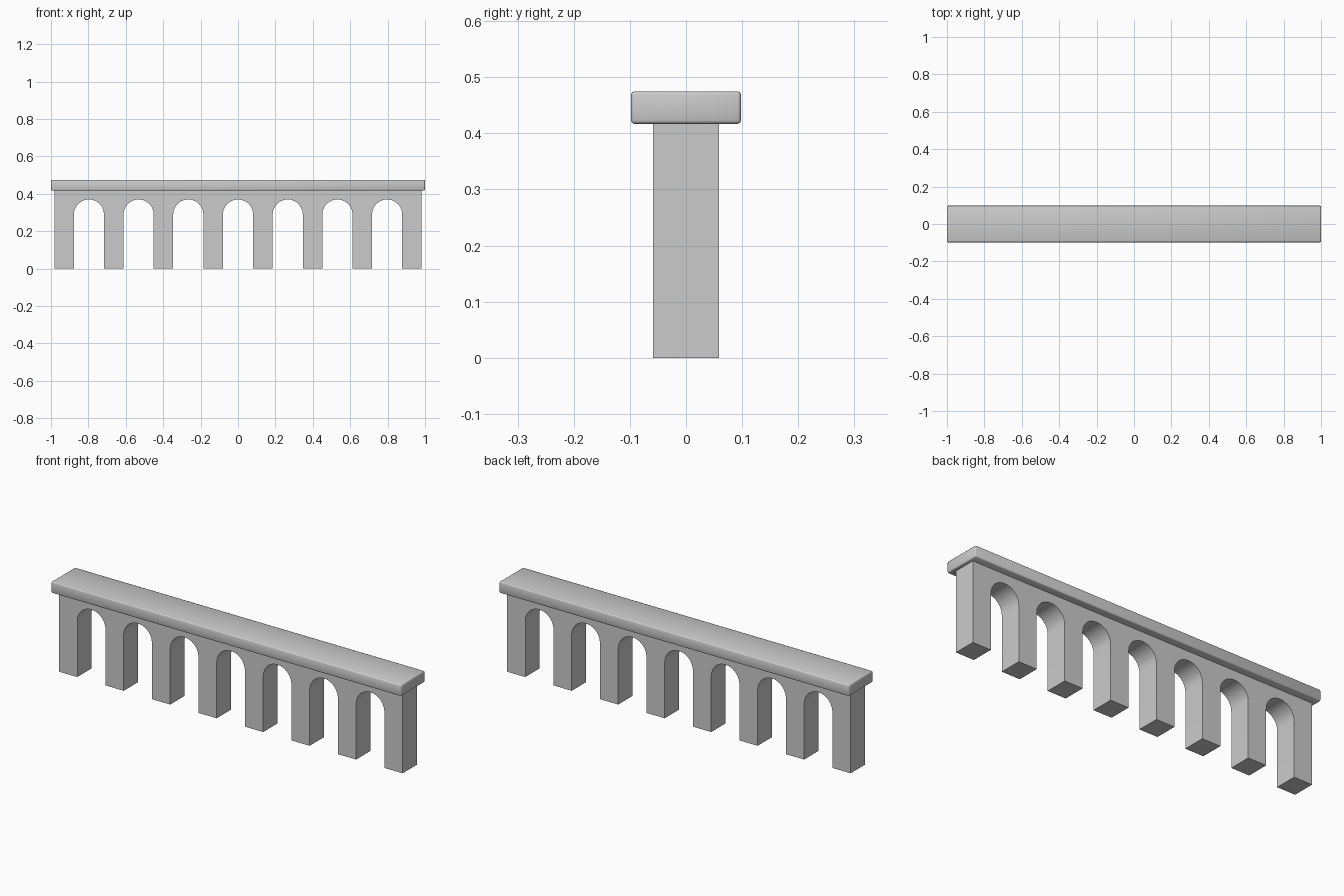
import bpy, bmesh, math

if "Cube" in bpy.data.objects:
    bpy.data.objects.remove(bpy.data.objects["Cube"])

PIERS, PIER_W, SPAN = 8, 0.104, 1.964
PITCH = (SPAN - PIER_W) / (PIERS - 1)
R = (PITCH - PIER_W) / 2           # arch radius
SPRING = 0.37 - R                  # height where the arches begin
DEPTH, WALL_TOP = 0.117, 0.422
STEPS = 12


def smooth(obj, angle):
    bpy.ops.object.select_all(action='DESELECT')
    obj.select_set(True)
    bpy.context.view_layer.objects.active = obj
    bpy.ops.object.shade_smooth_by_angle(angle=math.radians(angle))


def add_object(name, bm):
    bmesh.ops.recalc_face_normals(bm, faces=bm.faces)
    mesh = bpy.data.meshes.new(name)
    bm.to_mesh(mesh)
    bm.free()
    obj = bpy.data.objects.new(name, mesh)
    bpy.context.collection.objects.link(obj)
    return obj


# Arcade: outline of piers and round arches, extruded through the depth
half = SPAN / 2
outline = [(-half, WALL_TOP), (-half, 0)]
for i in range(PIERS - 1):
    cx = -half + PIER_W / 2 + PITCH * (i + 0.5)
    outline.append((cx - R, 0))
    for k in range(STEPS + 1):
        a = math.pi * (1 - k / STEPS)
        outline.append((cx + R * math.cos(a), SPRING + R * math.sin(a)))
    outline.append((cx + R, 0))
outline += [(half, 0), (half, WALL_TOP)]

bm = bmesh.new()
face = bm.faces.new([bm.verts.new((x, -DEPTH / 2, z)) for x, z in outline])
ext = bmesh.ops.extrude_face_region(bm, geom=[face])
new_verts = [g for g in ext["geom"] if isinstance(g, bmesh.types.BMVert)]
bmesh.ops.translate(bm, verts=new_verts, vec=(0, DEPTH, 0))
bmesh.ops.triangulate(bm, faces=[f for f in bm.faces if len(f.verts) > 4])
smooth(add_object("arcade_piers", bm), 30)

# Deck: long slab with softened edges
bm = bmesh.new()
bmesh.ops.create_cube(bm, size=1)
bmesh.ops.scale(bm, vec=(2.0, 0.196, 0.058), verts=bm.verts)
bmesh.ops.translate(bm, vec=(0, 0, 0.446), verts=bm.verts)
bmesh.ops.bevel(bm, geom=bm.edges[:], offset=0.006, segments=2,
                profile=0.5, affect='EDGES')
smooth(add_object("deck", bm), 60)
